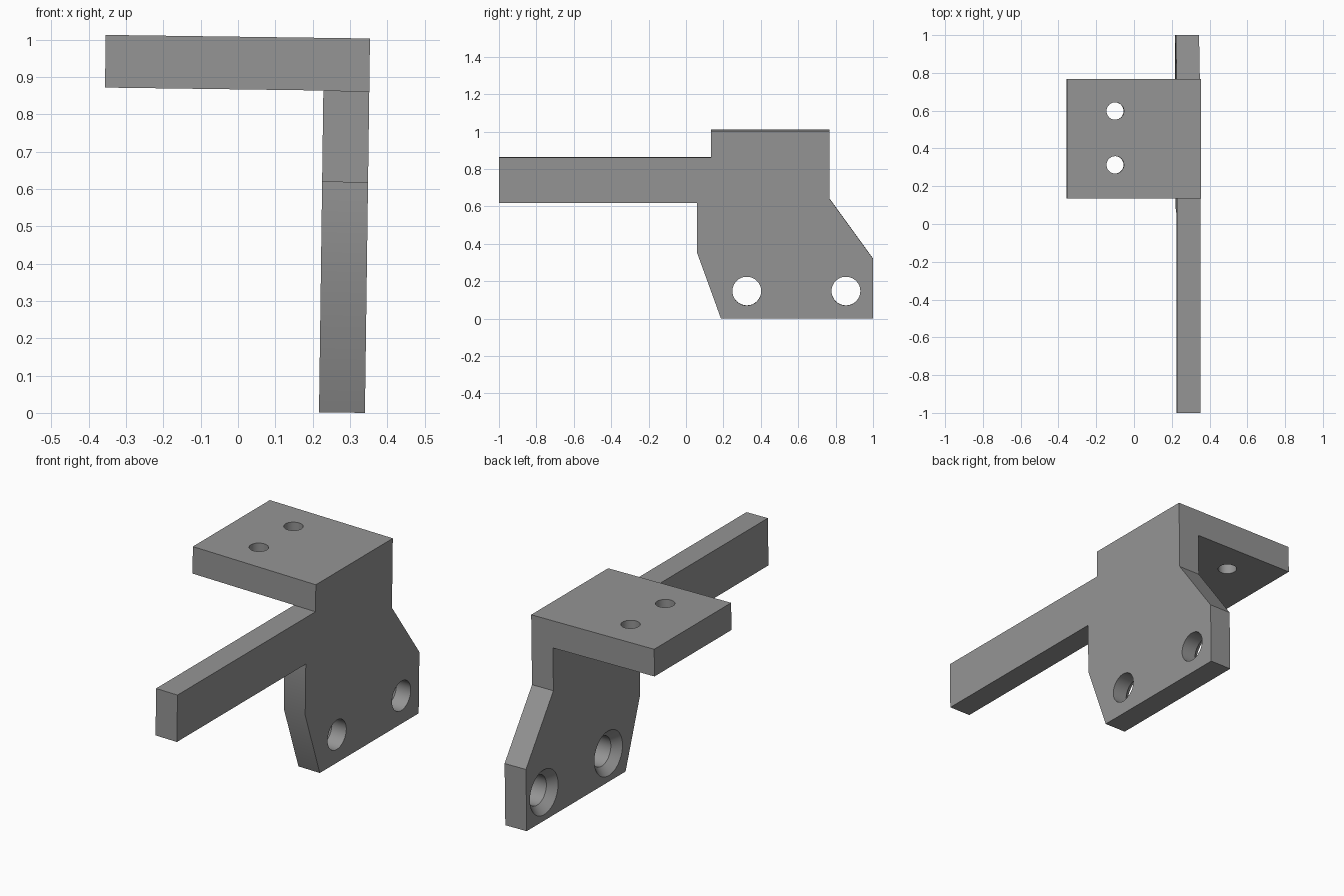
import bpy, bmesh, math
from mathutils import Matrix, Vector

if "Cube" in bpy.data.objects:
    bpy.data.objects.remove(bpy.data.objects["Cube"])

TILT = math.atan(0.0135)       # the whole bracket leans slightly to the right
THICK = 0.123                  # side plate thickness

grey = bpy.data.materials.new("grey")
grey.diffuse_color = (0.3, 0.3, 0.3, 1)
grey.use_nodes = True
grey.node_tree.nodes["Principled BSDF"].inputs["Base Color"].default_value = grey.diffuse_color


def make_object(name, bm):
    bmesh.ops.recalc_face_normals(bm, faces=bm.faces)
    mesh = bpy.data.meshes.new(name)
    bm.to_mesh(mesh)
    bm.free()
    mesh.materials.append(grey)
    obj = bpy.data.objects.new(name, mesh)
    bpy.context.collection.objects.link(obj)
    return obj


def extrude_profile(name, points, vec):
    bm = bmesh.new()
    face = bm.faces.new([bm.verts.new(p) for p in points])
    ret = bmesh.ops.extrude_face_region(bm, geom=[face])
    verts = [g for g in ret["geom"] if isinstance(g, bmesh.types.BMVert)]
    bmesh.ops.translate(bm, vec=Vector(vec), verts=verts)
    return make_object(name, bm)


def turned_cutter(name, profile, centre, axis):
    """Solid of revolution from (radius, height) rings, along x or z."""
    bm = bmesh.new()
    n = 48
    rings = [[bm.verts.new((r * math.cos(2 * math.pi * i / n),
                            r * math.sin(2 * math.pi * i / n), h))
              for i in range(n)] for r, h in profile]
    for a, b in zip(rings, rings[1:]):
        for i in range(n):
            j = (i + 1) % n
            bm.faces.new((a[i], a[j], b[j], b[i]))
    bm.faces.new(rings[0])
    bm.faces.new(rings[-1])
    if axis == "x":
        bm.transform(Matrix.Rotation(math.pi / 2, 4, "Y"))
    bm.transform(Matrix.Translation(centre))
    obj = make_object(name, bm)
    obj.hide_render = True
    return obj


def apply_boolean(target, other, operation):
    mod = target.modifiers.new(operation, "BOOLEAN")
    mod.operation, mod.solver, mod.object = operation, "EXACT", other
    bpy.context.view_layer.objects.active = target
    bpy.ops.object.modifier_apply(modifier=mod.name)
    bpy.data.objects.remove(other, do_unlink=True)


# Side plate with its long forward arm, outer face at local x = 0
outline = [(-1, 0.617), (-1, 0.862), (0.135, 0.862), (0.135, 1.003),
           (0.768, 1.003), (0.768, 0.64), (1, 0.32), (1, 0),
           (0.187, 0), (0.06, 0.35), (0.06, 0.617)]
bracket = extrude_profile("bracket", [(0, y, z) for y, z in outline], (-THICK, 0, 0))

# Mounting shelf reaching to the left
shelf = extrude_profile("shelf", [(-0.708, 0.135, 0.862), (-0.708, 0.768, 0.862),
                                  (-0.708, 0.768, 1.003), (-0.708, 0.135, 1.003)],
                        (0.708 - THICK, 0, 0))
apply_boolean(bracket, shelf, "UNION")

# Countersunk holes in the side plate, wide on the inner face
for y in (0.325, 0.855):
    rings = [(0.116, -THICK - 0.05), (0.116, -THICK), (0.077, -THICK + 0.04), (0.077, 0.05)]
    apply_boolean(bracket, turned_cutter("side_hole", rings, (0, y, 0.147), "x"), "DIFFERENCE")

# Plain holes through the shelf
for y in (0.313, 0.598):
    rings = [(0.046, 0.8), (0.046, 1.1)]
    apply_boolean(bracket, turned_cutter("shelf_hole", rings, (-0.453, y, 0), "z"), "DIFFERENCE")

# Lean and position the bracket, then merge flat areas
bm = bmesh.new()
bm.from_mesh(bracket.data)
bmesh.ops.remove_doubles(bm, verts=bm.verts, dist=1e-5)
bmesh.ops.dissolve_limit(bm, angle_limit=math.radians(0.5), verts=bm.verts, edges=bm.edges)
bm.transform(Matrix.Translation((0.34, 0, 0)) @ Matrix.Rotation(TILT, 4, "Y"))
bm.to_mesh(bracket.data)
bm.free()

bpy.ops.object.select_all(action="DESELECT")
bracket.select_set(True)
bpy.context.view_layer.objects.active = bracket
bpy.ops.object.shade_smooth_by_angle(angle=math.radians(30))
